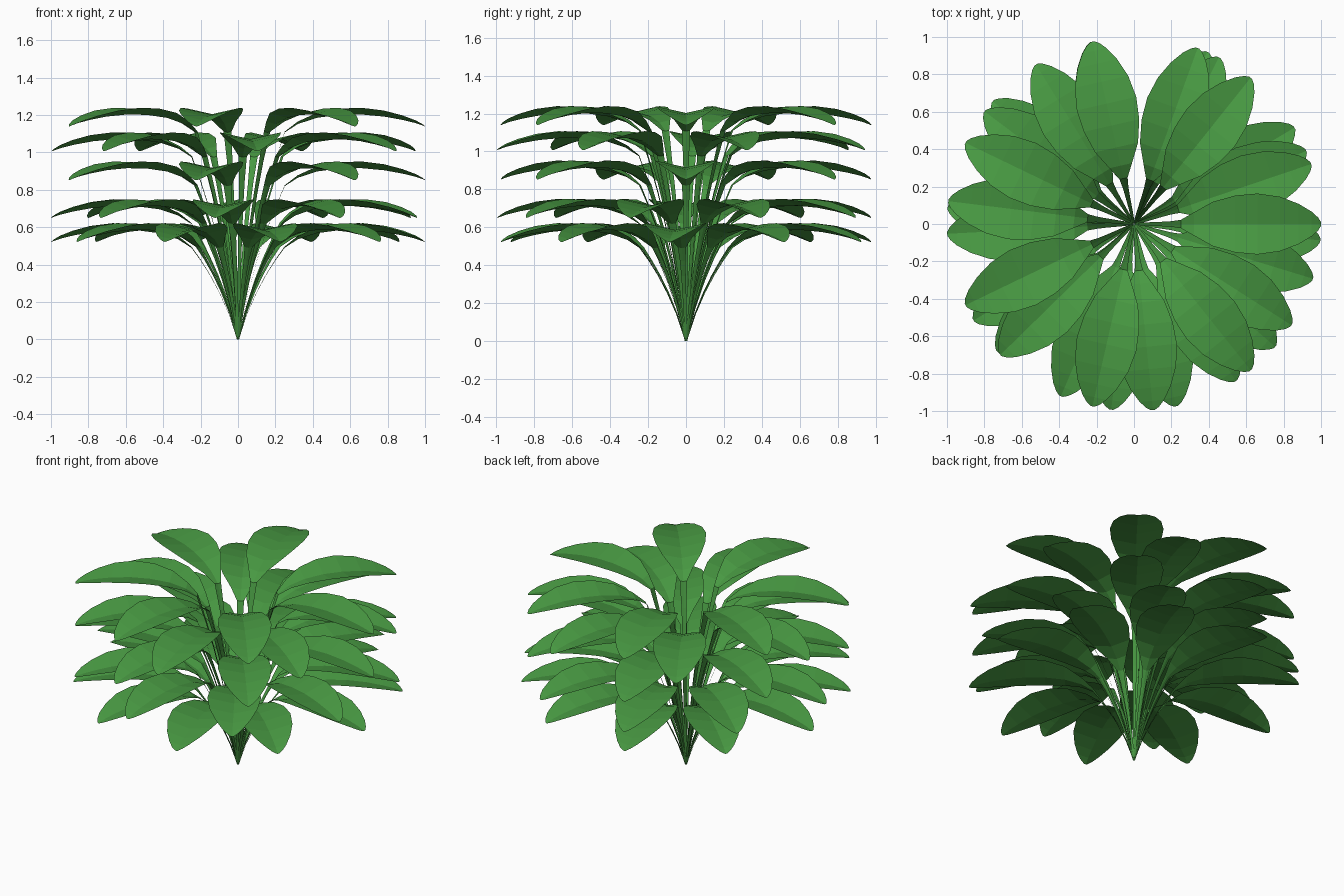
import bpy, bmesh, math

cube = bpy.data.objects.get("Cube")
if cube:
    bpy.data.objects.remove(cube)

green = bpy.data.materials.new("leaf green")
green.use_nodes = True
color = (0.065, 0.32, 0.055, 1)
green.diffuse_color = color
bsdf = next(n for n in green.node_tree.nodes if n.type == 'BSDF_PRINCIPLED')
bsdf.inputs["Base Color"].default_value = color

# Stem rows: radius, fraction of the stem height, half width
STEM = [(0.004, 0, .005), (.05, .28, .008), (.10, .51, .010),
        (.15, .70, .012), (.20, .86, .015), (.25, 1, .022)]
# Blade rows: radius, midrib height below the crown, half width
BLADE = [(.32, -.085, .062), (.42, -.052, .118), (.54, -.036, .152),
         (.66, -.034, .163), (.78, -.045, .146), (.88, -.063, .108),
         (.95, -.080, .066), (.985, -.092, .034), (1.0, -.098, .010)]
STEM_DROP = 0.13
FOLD = 0.22   # how far the blade edges rise beside the midrib


def add_leaf(bm, crown, angle):
    """One stem and blade as a folded strip, pointing along the angle."""
    rows = [(r, f * (crown - STEM_DROP), w) for r, f, w in STEM]
    rows += [(r, crown + drop, w) for r, drop, w in BLADE]
    c, s = math.cos(angle), math.sin(angle)
    previous = None
    for r, z, w in rows:
        row = [bm.verts.new((r * c - side * w * s, r * s + side * w * c,
                             z + abs(side) * w * FOLD))
               for side in (-1, 0, 1)]
        if previous:
            for i in range(2):
                bm.faces.new((previous[i], row[i], row[i + 1], previous[i + 1]))
        previous = row


def add_tier(name, crown, count, turn):
    bm = bmesh.new()
    for i in range(count):
        add_leaf(bm, crown, math.radians(turn) + math.tau * i / count)
    mesh = bpy.data.meshes.new(name)
    bm.to_mesh(mesh)
    bm.free()
    mesh.materials.append(green)
    bpy.context.collection.objects.link(bpy.data.objects.new(name, mesh))


# Five rings of leaves: name, crown height, leaf count, turn in degrees
for tier in [("top_leaves", 1.237, 7, 0), ("upper_leaves", 1.105, 7, 18.7),
             ("middle_leaves", .95, 7, 0), ("lower_leaves", .748, 9, 23),
             ("bottom_leaves", .62, 10, -5)]:
    add_tier(*tier)
